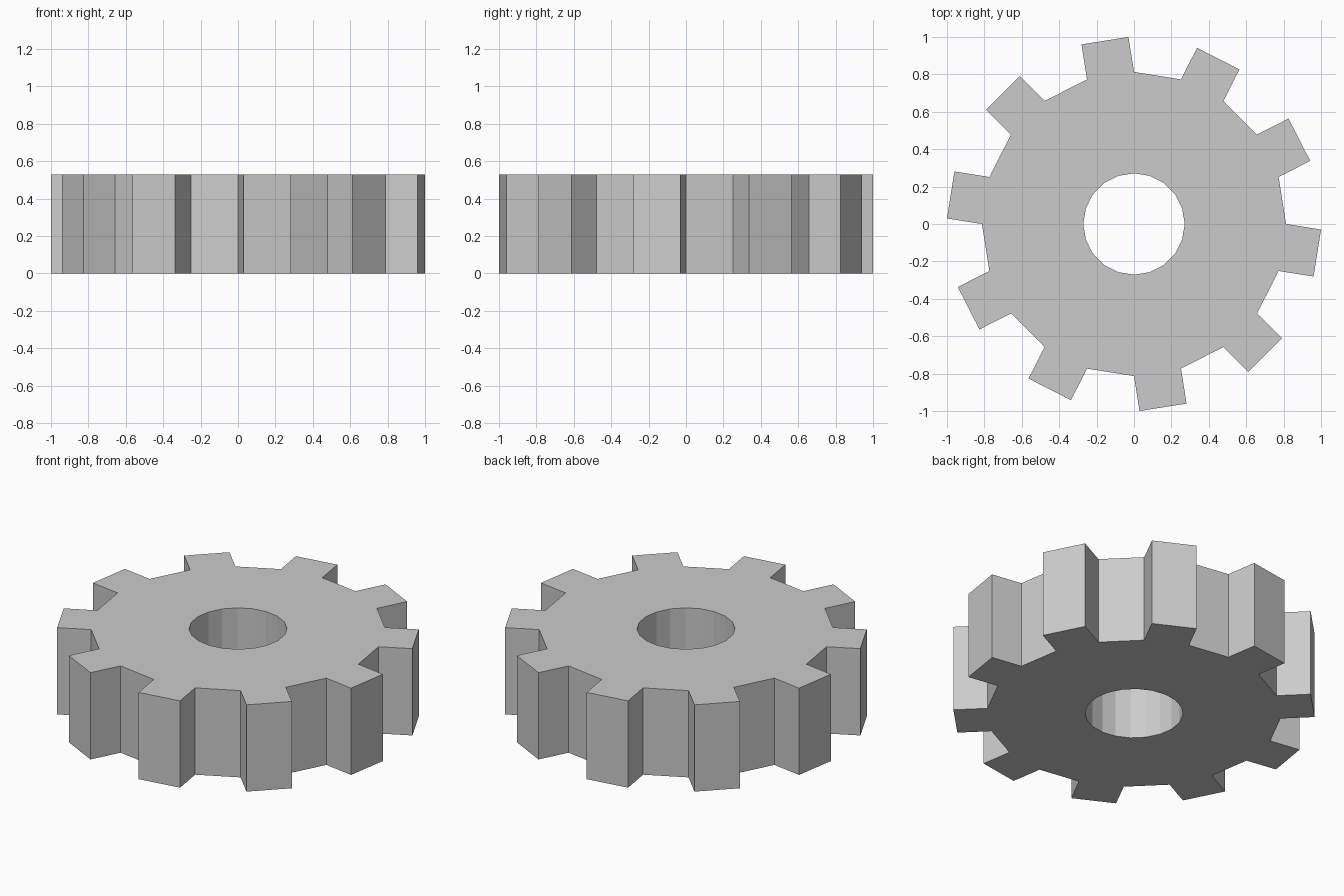
import bpy, bmesh
from math import cos, sin, pi

if "Cube" in bpy.data.objects:
    bpy.data.objects.remove(bpy.data.objects["Cube"])

SIDES = 20          # wall segments; every other one carries a tooth
ROOT_R, BORE_R = 0.813, 0.271
TOOTH = 0.1893
HEIGHT = 0.53

bm = bmesh.new()


def ring(radius, z):
    return [bm.verts.new((radius * cos(2 * pi * i / SIDES),
                          radius * sin(2 * pi * i / SIDES), z)) for i in range(SIDES)]


# Gear body: a thick ring with a round bore
loops = [ring(ROOT_R, 0), ring(ROOT_R, HEIGHT), ring(BORE_R, HEIGHT), ring(BORE_R, 0)]
walls = []
for k in range(4):
    a, b = loops[k], loops[(k + 1) % 4]
    for i in range(SIDES):
        j = (i + 1) % SIDES
        face = bm.faces.new((a[i], a[j], b[j], b[i]))
        if k == 0 and i % 2:
            walls.append(face)
bm.normal_update()

# Teeth: alternate outer walls pushed straight out
normals = [f.normal.copy() for f in walls]
teeth = bmesh.ops.extrude_discrete_faces(bm, faces=walls)["faces"]
for face, n in zip(teeth, normals):
    face.normal_update()
    bmesh.ops.translate(bm, vec=face.normal * TOOTH, verts=face.verts)

bmesh.ops.recalc_face_normals(bm, faces=bm.faces)
mesh = bpy.data.meshes.new("gear")
bm.to_mesh(mesh)
bm.free()
gear = bpy.data.objects.new("gear", mesh)
bpy.context.collection.objects.link(gear)
